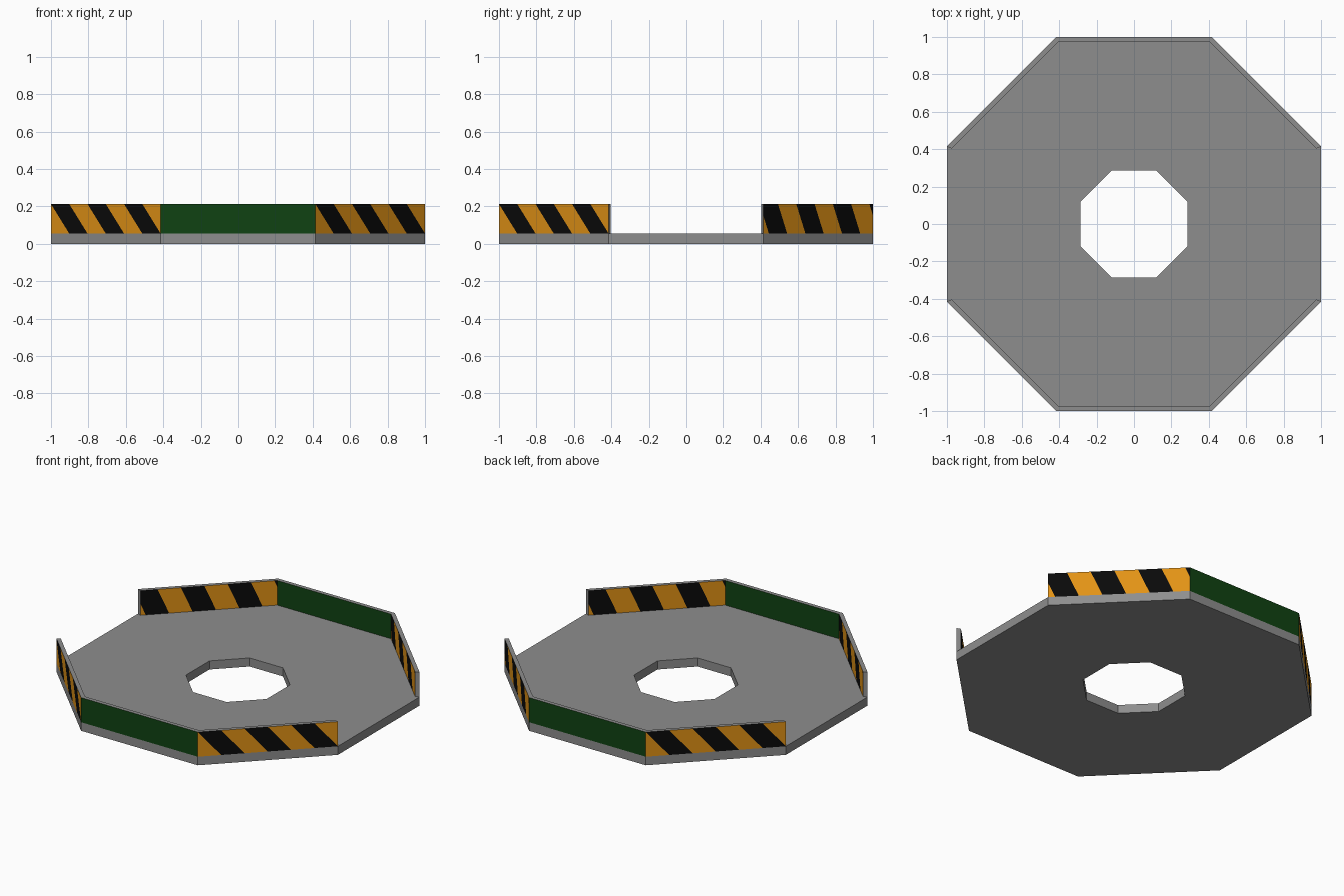
import bpy, bmesh, math
from mathutils import Matrix, Vector

if "Cube" in bpy.data.objects:
    bpy.data.objects.remove(bpy.data.objects["Cube"])

HALF = math.tan(math.pi / 8)          # half side of an octagon with apothem 1
Z0, Z1, INNER = 0.055, 0.213, 0.975   # wall foot, wall top, wall inner apothem
HOLE = 0.287


def material(name, rgb):
    m = bpy.data.materials.new(name)
    m.diffuse_color = (*rgb, 1)
    m.use_nodes = True
    m.node_tree.nodes["Principled BSDF"].inputs["Base Color"].default_value = m.diffuse_color
    return m


grey = material("concrete grey", (0.27, 0.27, 0.27))
green = material("dark green", (0.005, 0.055, 0.006))
orange = material("warning orange", (0.76, 0.29, 0.008))
black = material("stripe black", (0.003, 0.003, 0.003))


def finish(bm, name, mats):
    bmesh.ops.recalc_face_normals(bm, faces=bm.faces)
    mesh = bpy.data.meshes.new(name)
    bm.to_mesh(mesh)
    bm.free()
    for m in mats:
        mesh.materials.append(m)
    ob = bpy.data.objects.new(name, mesh)
    bpy.context.collection.objects.link(ob)
    return ob


# Octagonal floor with an octagonal hole
bm = bmesh.new()
rings = []
for apothem, z in ((1, 0), (1, Z0), (HOLE, Z0), (HOLE, 0)):
    r = apothem / math.cos(math.pi / 8)
    rings.append([bm.verts.new((r * math.cos((i + 0.5) * math.pi / 4),
                                r * math.sin((i + 0.5) * math.pi / 4), z))
                  for i in range(8)])
for j in range(4):
    a, b = rings[j], rings[(j + 1) % 4]
    for i in range(8):
        k = (i + 1) % 8
        bm.faces.new((a[i], a[k], b[k], b[i]))
finish(bm, "floor", [grey])


def stripe_side(bm, side, start, shift):
    """Cut one long face (side -1 outer, 1 inner) into slanted stripes."""
    d = -side                          # direction that reads left to right
    normal = Vector((d * 3 / (2 * HALF), 0, shift / (Z1 - Z0)))

    def pick():
        bm.normal_update()
        return [f for f in bm.faces if f.normal.y * side > 0.9]

    for n in range(-3, 9):
        s = start + n / 2
        faces = pick()
        geom = set(faces)
        for f in faces:
            geom.update(f.edges)
            geom.update(f.verts)
        bmesh.ops.bisect_plane(bm, geom=list(geom), dist=1e-5, plane_no=normal,
                               plane_co=(d * (s * 2 * HALF / 3 - HALF), 0, Z1))
    for f in pick():
        c = f.calc_center_median()
        s = (d * c.x + HALF) / (2 * HALF) * 3
        t = (Z1 - c.z) / (Z1 - Z0)
        f.material_index = 2 if (s - start - shift * t) % 1 < 0.5 else 1


def wall(name, turn, striped, outer=(0, 0.5)):
    bm = bmesh.new()
    bottom, top = ([bm.verts.new(p) for p in (
        (-HALF, -1, z), (HALF, -1, z),
        (HALF * INNER, -INNER, z), (-HALF * INNER, -INNER, z))] for z in (Z0, Z1))
    bm.faces.new(bottom[::-1])
    bm.faces.new(top)
    for i in range(4):
        k = (i + 1) % 4
        bm.faces.new((bottom[i], bottom[k], top[k], top[i]))
    bm.normal_update()
    if striped:
        stripe_side(bm, -1, *outer)
        stripe_side(bm, 1, -0.1, 0.25)
    else:
        for f in bm.faces:
            f.material_index = 1 if abs(f.normal.y) > 0.9 else 0
    bm.transform(Matrix.Rotation(turn * math.pi / 4, 4, 'Z'))
    finish(bm, name, [grey, orange, black] if striped else [grey, green])


# Green walls front and back, hazard walls on the diagonals, open left and right
wall("front_wall", 0, False)
wall("back_wall", 4, False)
wall("front_right_wall", 1, True)
wall("back_right_wall", 3, True, (-0.1, 0.25))
wall("back_left_wall", 5, True)
wall("front_left_wall", 7, True)
